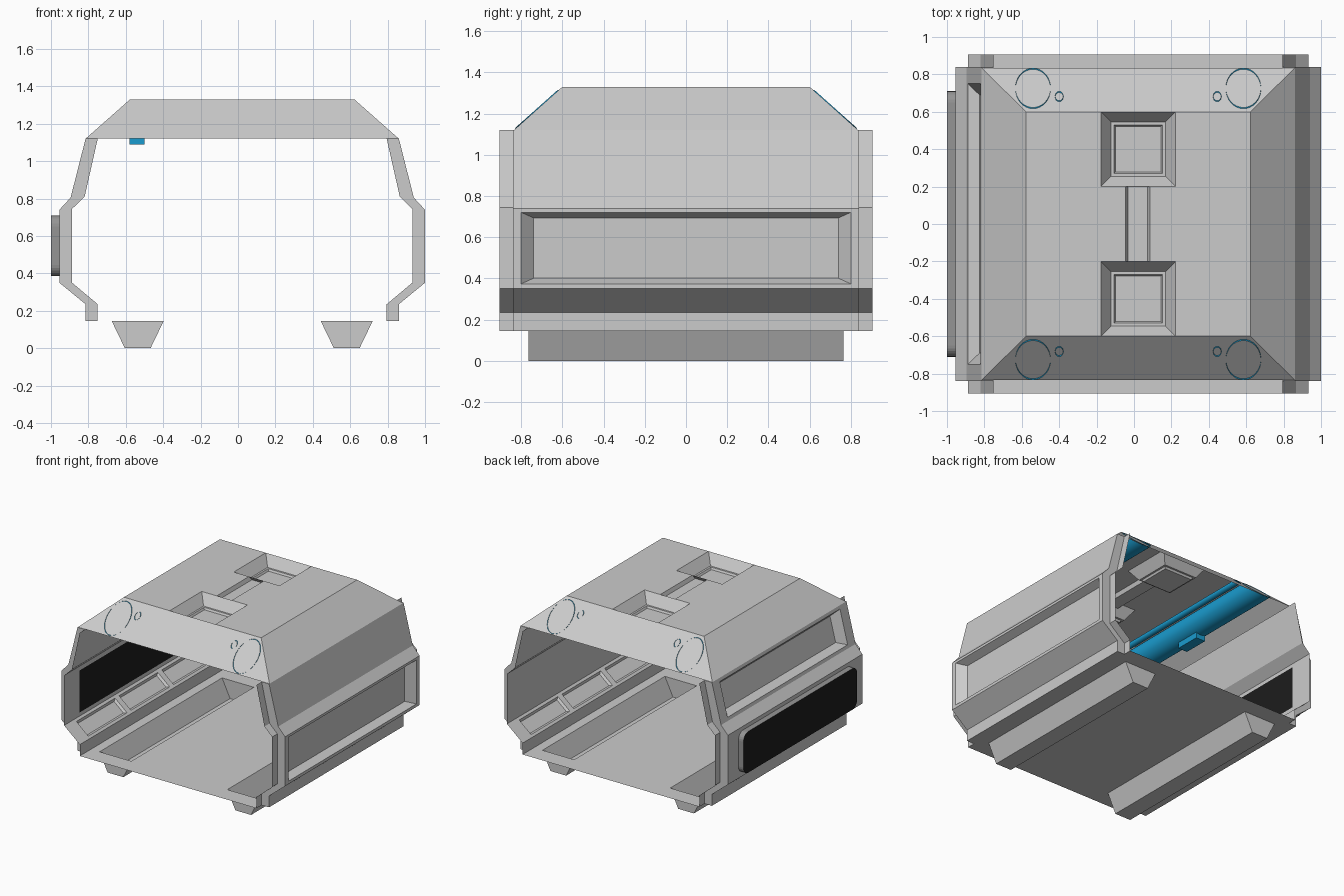
import bpy, bmesh, math
from mathutils import Vector

if "Cube" in bpy.data.objects:
    bpy.data.objects.remove(bpy.data.objects["Cube"])

C = 0.0225                      # body centre line in x
HY, EY = 0.84, 0.905            # half length of outer shell, inner liner
OUTER = [(.8375, .145), (.8375, .235), (.9775, .35), (.9775, .74), (.9175, .805), (.8375, 1.12)]
INNER = [(.7725, .145), (.7725, .235), (.9095, .35), (.9095, .745), (.8425, .81), (.7725, 1.12)]


def material(name, col):
    m = bpy.data.materials.new(name)
    m.diffuse_color = (*col, 1)
    m.use_nodes = True
    m.node_tree.nodes["Principled BSDF"].inputs["Base Color"].default_value = m.diffuse_color
    return m


CYAN = material("cyan", (0.01, 0.33, 0.62))
BLACK = material("black", (0.012, 0.012, 0.012))
GREY = material("grey", (0.3, 0.3, 0.3))


def finish(name, bm, mats=()):
    bmesh.ops.remove_doubles(bm, verts=bm.verts, dist=1e-5)
    bmesh.ops.recalc_face_normals(bm, faces=bm.faces)
    me = bpy.data.meshes.new(name)
    bm.to_mesh(me)
    bm.free()
    for m in mats:
        me.materials.append(m)
    ob = bpy.data.objects.new(name, me)
    bpy.context.collection.objects.link(ob)
    return ob


def quad(bm, *pts):
    bm.faces.new([bm.verts.new(p) for p in pts])


def loft(bm, rings, cap=True):
    for a, b in zip(rings, rings[1:]):
        n = len(a)
        for i in range(n):
            j = (i + 1) % n
            quad(bm, a[i], a[j], b[j], b[i])
    if cap:
        quad(bm, *rings[-1])


def rect(x0, x1, y0, y1, z):
    return [(x0, y0, z), (x1, y0, z), (x1, y1, z), (x0, y1, z)]


def strip(s, a, b, y0, y1, t0=0, t1=1, push=0):
    """Rectangle on the wall segment a-b, between fractions t0 and t1, pushed inward."""
    d = Vector((b[0] - a[0], b[1] - a[1])).normalized()
    n = Vector((-d.y, d.x)) * push
    pts = [(a[0] + (b[0] - a[0]) * t + n.x, a[1] + (b[1] - a[1]) * t + n.y) for t in (t0, t1)]
    (xa, za), (xb, zb) = pts
    return [(C + s * xa, y0, za), (C + s * xa, y1, za), (C + s * xb, y1, zb), (C + s * xb, y0, zb)]


# side walls: outer shell with a pressed panel, end caps and inner liner
for s, side in ((-1, "left"), (1, "right")):
    bm = bmesh.new()
    for i in range(5):
        a, b = OUTER[i], OUTER[i + 1]
        full = strip(s, a, b, -HY, HY)
        if s == 1 and i == 2:
            loft(bm, [full, strip(s, a, b, -.8, .8, .06, .95),
                      strip(s, a, b, -.74, .74, .13, .88, .06)])
        elif s == -1 and i == 4:
            loft(bm, [full, strip(s, a, b, -.75, .75, .08, .92),
                      strip(s, a, b, -.69, .69, .2, .82, .055)])
        else:
            quad(bm, *full)
    for y in (-HY, HY):
        for i in range(5):
            quad(bm, *[(C + s * x, y, z) for x, z in (OUTER[i], OUTER[i + 1], INNER[i + 1], INNER[i])])
    for k in (0, 5):
        quad(bm, *[(C + s * p[0], y, p[1]) for p, y in
                   ((OUTER[k], -HY), (OUTER[k], HY), (INNER[k], HY), (INNER[k], -HY))])
    finish(side + "_outer_wall", bm)

    bm = bmesh.new()
    for i in range(5):
        a, b = INNER[i], INNER[i + 1]
        if i == 1:
            ys = [-EY, -.8, -.8 / 3, .8 / 3, .8, EY]
            for k, (y0, y1) in enumerate(zip(ys, ys[1:])):
                full = strip(s, a, b, y0, y1)
                if k in (0, 4):
                    quad(bm, *full)
                else:
                    loft(bm, [full, strip(s, a, b, y0 + .025, y1 - .025, .12, .88),
                              strip(s, a, b, y0 + .04, y1 - .04, .2, .8, -.015)])
        else:
            quad(bm, *strip(s, a, b, -EY, EY))
    finish(side + "_inner_liner", bm)

# black window on the left wall, inside and outside
bm = bmesh.new()
bmesh.ops.create_cube(bm, size=1)
for v in bm.verts:
    v.co = (-.9775 + v.co.x * .045, v.co.y * 1.42, .5475 + v.co.z * .325)
edges = [e for e in bm.edges if abs(e.verts[0].co.x - e.verts[1].co.x) > .01]
bmesh.ops.bevel(bm, geom=edges, offset=.06, segments=6, profile=.5, affect='EDGES')
for f in bm.faces:
    f.material_index = 1 if f.calc_center_median().x < -.99 else 0
finish("side_window", bm, (GREY, BLACK))
bm = bmesh.new()
quad(bm, *strip(-1, INNER[2], INNER[3], -.72, .72, .08, .92, .004))
finish("inner_window", bm, (BLACK,))

# floor with two open troughs that form the skids below
bm = bmesh.new()
XS = [C - .7725, C - .6975, C - .42, C + .42, C + .6975, C + .7725]
YS = [-EY, -.765, .765, EY]
for i in range(5):
    for j in range(3):
        if not (j == 1 and i in (1, 3)):
            quad(bm, *rect(XS[i], XS[i + 1], YS[j], YS[j + 1], .145))
for i in (1, 3):
    loft(bm, [rect(XS[i], XS[i + 1], -.765, .765, .145),
              rect(XS[i] + .07, XS[i + 1] - .07, -.765, .765, 0)])
finish("floor_and_skids", bm)

# hipped roof with two stepped pits and a joining groove
bm = bmesh.new()
loft(bm, [rect(C - .8375, C + .8375, -.835, .835, 1.12), rect(C - .6, C + .6, -.6, .6, 1.33)], cap=False)
XS = [C - .6, C - .2, -.045, .085, C + .2, C + .6]
YS = [-.6, -.2, .2, .6]
for i in range(5):
    for j in range(3):
        pit, groove = j != 1 and 0 < i < 4, j == 1 and i == 2
        if not (pit or groove):
            quad(bm, *rect(XS[i], XS[i + 1], YS[j], YS[j + 1], 1.33))
for y in (-.4, .4):
    loft(bm, [rect(C - h, C + h, y - h, y + h, z)
              for h, z in ((.2, 1.33), (.145, 1.25), (.13, 1.25), (.122, 1.235))])
for x, k in ((-.045, .012), (.085, -.012)):
    quad(bm, (x, -.2, 1.33), (x, .2, 1.33), (x + k, .22, 1.3), (x + k, -.22, 1.3))
quad(bm, *rect(-.033, .073, -.22, .22, 1.3))
finish("roof", bm)

# cyan ceiling tubes, mitred to follow the roof ends
def tube(name, x, z, r, n):
    bm = bmesh.new()
    rings = []
    for e in (-1, 1):
        ring = []
        for i in range(n):
            t = 2 * math.pi * i / n
            h = z + r * math.sin(t)
            ring.append((x + r * math.cos(t), e * (.606 + (1.33 - h) * .235 / .21), h))
        rings.append(ring)
    loft(bm, rings, cap=False)
    ob = finish(name, bm, (CYAN,))
    for p in ob.data.polygons:
        p.use_smooth = True


for s, side in ((-1, "left"), (1, "right")):
    tube(side + "_light_tube", C + s * .5625, 1.221, .094, 32)
    tube(side + "_thin_pipe", C + s * .4225, 1.26, .022, 16)

# small cyan fixture under the left tube
bm = bmesh.new()
bmesh.ops.create_cube(bm, size=1)
for v in bm.verts:
    v.co = (-.54 + v.co.x * .08, v.co.y * .2, 1.115 + v.co.z * .05)
finish("ceiling_fixture", bm, (CYAN,))
